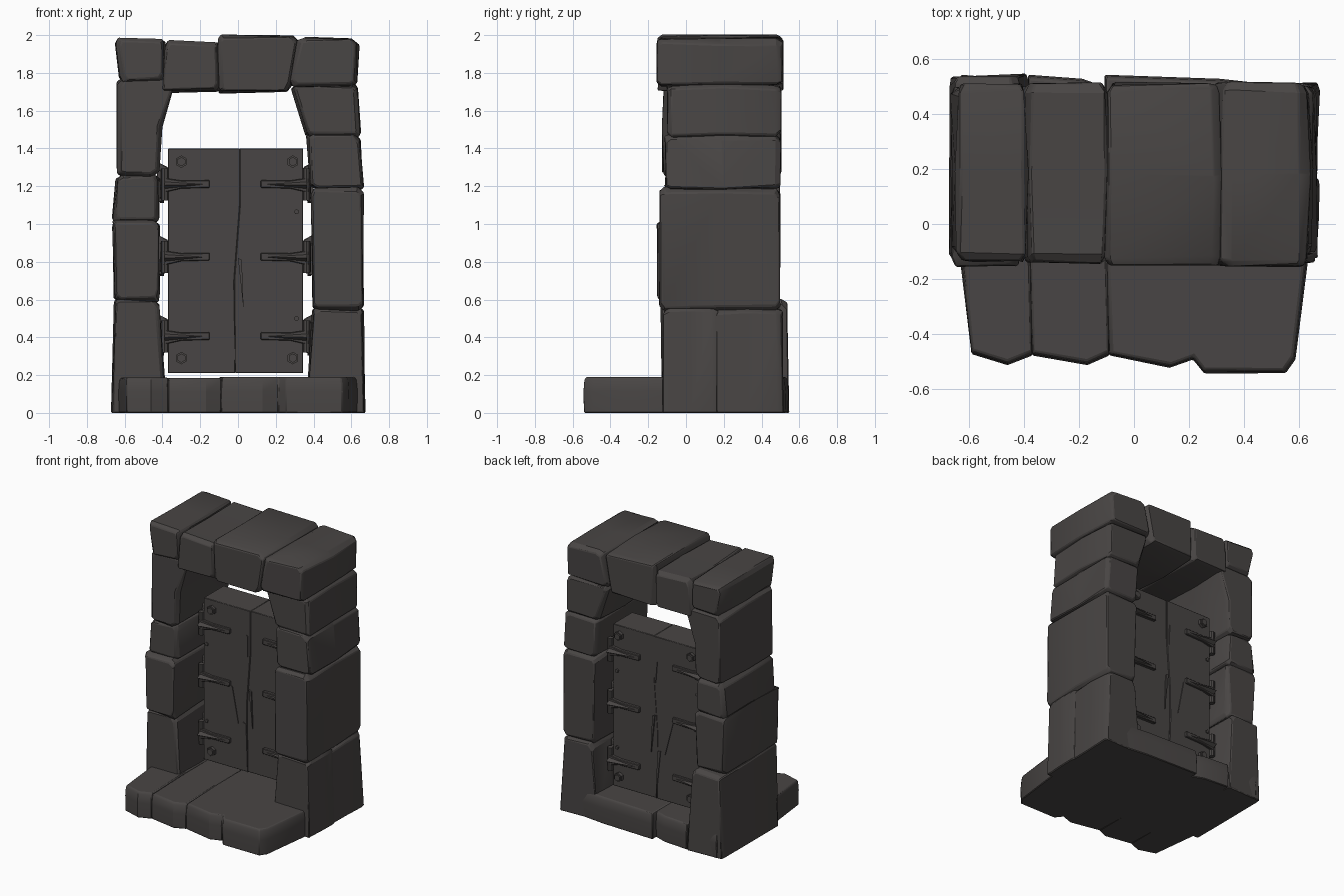
import bpy, bmesh, math, random
from mathutils import Vector, Matrix

if "Cube" in bpy.data.objects:
    bpy.data.objects.remove(bpy.data.objects["Cube"])

mat = bpy.data.materials.new("dark_grey_stone")
mat.diffuse_color = (0.066, 0.060, 0.058, 1)
mat.use_nodes = True
mat.node_tree.nodes["Principled BSDF"].inputs["Base Color"].default_value = mat.diffuse_color


def finish(name, bm, bevel=0.0):
    bmesh.ops.recalc_face_normals(bm, faces=bm.faces)
    me = bpy.data.meshes.new(name)
    bm.to_mesh(me)
    bm.free()
    ob = bpy.data.objects.new(name, me)
    bpy.context.collection.objects.link(ob)
    me.materials.append(mat)
    if bevel:
        m = ob.modifiers.new("chipped_edges", 'BEVEL')
        m.width, m.segments, m.limit_method = bevel, 1, 'ANGLE'
        m.angle_limit = math.radians(40)
    bpy.context.view_layer.objects.active = ob
    ob.select_set(True)
    bpy.ops.object.shade_smooth_by_angle(angle=math.radians(30))
    ob.select_set(False)


def loft(pts, levels, place, rnd=None, jit=0.0):
    """Stack inset copies of a 2D outline; levels = (depth, inset)."""
    bm = bmesh.new()
    c = sum((Vector(p) for p in pts), Vector((0, 0))) / len(pts)
    rings = []
    for d, inset in levels:
        ring = []
        for p in pts:
            v = Vector(p) - c
            v = c + v * (1 - inset / v.length)
            j = [rnd.uniform(-jit, jit) if rnd else 0 for _ in range(3)]
            ring.append(bm.verts.new(place(v.x + j[0], v.y + j[1], d + j[2])))
        rings.append(ring)
    n = len(pts)
    for a, b in zip(rings, rings[1:]):
        for i in range(n):
            bm.faces.new((a[i], a[(i + 1) % n], b[(i + 1) % n], b[i]))
    bm.faces.new(rings[0])
    bm.faces.new(rings[-1])
    return bm


# Wall stone: four front corners, chipped at random, carried back along y
def stone(name, quad, y0, y1, seed, knee=0.0):
    rnd = random.Random(seed)
    quad = [Vector(q) for q in quad]
    pts = []
    for i, q in enumerate(quad):
        if q.y < 0.01:
            pts.append(q)
            continue
        for o in (quad[i - 1], quad[(i + 1) % 4]):
            pts.append(q + (o - q).normalized() * rnd.uniform(.006, .04))
    if knee:                                # bend in the inner side
        pts.append((quad[3] + quad[0]) / 2 + Vector((-knee, 0)))
    bm = loft(pts, [(y0, .02), (y0 + .025, 0), ((y0 + y1) / 2, -.004), (y1 - .03, .003), (y1, .025)],
              lambda a, b, d: (a, d, b if b > .03 else 0), rnd, .008)
    finish(name, bm, .006)


# Posts: joints from floor to lintel as (height, inner x, outer x)
left = [(0, -.38, -.67), (.6, -.42, -.655), (1.015, -.415, -.665), (1.255, -.425, -.64), (1.765, -.33, -.635)]
right = [(0, .36, .672), (.55, .40, .66), (1.185, .385, .665), (1.47, .37, .645), (1.73, .28, .63)]
for side, joints, fronts in (("left", left, (-.13, -.15, -.11, -.12)), ("right", right, (-.12, -.14, -.11, -.10))):
    for i, (a, b) in enumerate(zip(joints, joints[1:])):
        quad = [(a[1], a[0] - .006), (a[2], a[0] - .006), (b[2], b[0] + .006), (b[1], b[0] + .006)]
        name = f"{side}_post_stone_{i + 1}"
        if side == "right" and i == 0:      # the lowest right stone is split in two
            stone(name + "_front", quad, fronts[i], .17, 4)
            stone(name + "_back", quad, .14, .51, 5)
        else:
            back = .54 if i == 0 else .50
            stone(name, quad, fronts[i], back, 10 + i + len(side), .025 if side == "left" and i == 3 else 0)

# Lintel: joints from left to right as (top x, bottom x), then top heights
joints = [(-.65, -.62), (-.39, -.405), (-.10, -.10), (.32, .265), (.635, .62)]
for i, (a, b) in enumerate(zip(joints, joints[1:])):
    top, low = (1.98, 1.967, 2.0, 1.99)[i], (1.755, 1.70, 1.70, 1.73)[i]
    stone(f"lintel_stone_{i + 1}", [(a[1], low), (b[1] + .01, low), (b[0], top - .008), (a[0], top)],
          -.135 - i * .005, .51, 30 + i)

# Floor slabs: slices of one ragged front edge, each run to the back and raised
edge_line = [(-.59, -.47), (-.46, -.51), (-.37, -.475), (-.17, -.51), (-.09, -.475),
             (.13, -.52), (.215, -.49), (.255, -.54), (.55, -.54), (.585, -.49)]
for i, (s, e) in enumerate(((0, 3), (2, 5), (4, 10))):
    front = edge_line[s:e]
    xl, xr = (-.63 if i == 0 else front[0][0] - .015), (.63 if i == 2 else front[-1][0])
    pts = front + [(xr, -.13), (xr, .49), ((xl + xr) / 2 + .05, .525), (xl, .54), (xl, -.13)]
    top = (.187, .185, .19)[i]
    finish(f"step_slab_{i + 1}", loft(pts, [(0, 0), (top * .6, -.003), (top - .015, .003), (top, .014)],
                                      lambda a, b, d: (a, b, d)), .005)

DF, DB = 0.13, 0.36     # door front and back faces


def panel(name, pts, y0, y1, bevel=0.0):
    finish(name, loft(pts, [(y0, 0), (y1, 0)], lambda a, b, d: (a, d, b)), bevel)


# Door leaf: two planks meeting at a slanted seam
for name, x, y in (("door_plank_left", -.37, DF), ("door_plank_right", .345, DF + .004)):
    panel(name, [(x, .21), (-.015, .21), (-.02, .7), (.01, 1.1), (.01, 1.4), (x, 1.4)], y, DB + DF - y, .003)

# Splits in the wood: thin slivers on both faces, from (x, z) top to bottom
for x0, z0, x1, z1, w in ((-.035, .57, -.01, .21, .025), (-.145, .82, -.085, .55, .02),
                          (.01, .82, .03, .54, .02), (-.016, 1.22, -.008, 1.06, .01)):
    for y in (DF, DB):
        panel("door_split", [(x0 - w / 2, z0), (x0 + w / 2, z0 - .01), (x1, z1)], y - .006, y + .006)


def cyl(name, loc, r, h, axis, n):
    rot = Matrix.Identity(4) if axis == 'Z' else Matrix.Rotation(math.pi / 2, 4, 'X' if axis == 'Y' else 'Y')
    bm = bmesh.new()
    bmesh.ops.create_cone(bm, cap_ends=True, segments=n, radius1=r, radius2=r, depth=h,
                          matrix=Matrix.Translation(loc) @ rot)
    finish(name, bm)


# Corner bolts and small nails, through both faces
mid, thick = (DF + DB) / 2, DB - DF
for x in (-.30, .29):
    for z in (.29, 1.33):
        cyl("corner_bolt", (x, mid, z), .033, thick + .04, 'Y', 6)
        cyl("corner_bolt_tip", (x, mid, z), .024, thick + .06, 'Y', 6)
for x in (-.345, .31):
    for z in (.5, 1.065):
        cyl("nail", (x, mid, z), .014, thick + .015, 'Y', 5)

# Hinges on both edges: tapered straps, ribs and knuckles front and back, wall plate
for s, edge, tip, wall in ((-1, -.37, -.15, -.43), (1, .345, .12, .40)):
    for z in (1.21, .825, .405):
        for y, out in ((DF, -1), (DB, 1)):
            panel("hinge_strap", [(edge + s * .03, z - .045), (edge + s * .03, z + .035), (edge - s * .07, z + .02),
                                  (tip, z + .022), (tip, z - .018), (edge - s * .07, z - .022)], y - .018, y + .018, .004)
            bm = bmesh.new()
            k = edge + s * .02
            base = [bm.verts.new((k, y + out * d, z + h)) for d, h in ((.015, .015), (.015, -.025), (.05, -.005))]
            end = bm.verts.new((tip + s * .03, y + out * .018, z))
            bm.faces.new(base)
            for i in range(3):
                bm.faces.new((base[i], base[(i + 1) % 3], end))
            finish("hinge_rib", bm)
            cyl("hinge_knuckle", (edge + s * .018, y, z), .02, .17, 'Z', 8)
        panel("hinge_wall_plate", [(edge, z - .08), (wall, z - .10), (wall, z + .12), (edge, z + .09)],
              mid - .06, mid + .06, .005)
        cyl("hinge_boss", (edge + s * .032, mid, z), .1, .02, 'X', 8)
